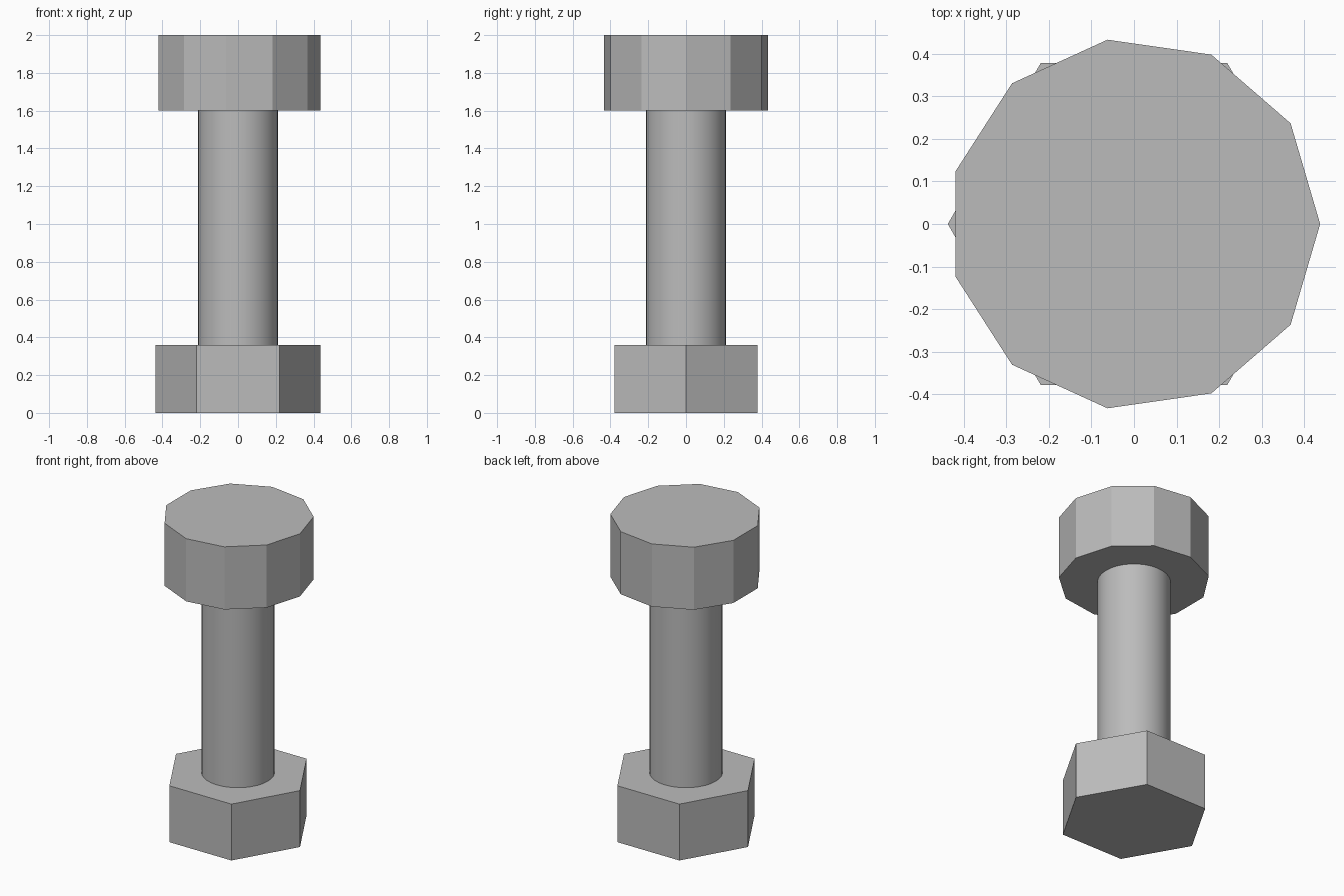
import bpy
import bmesh
from math import cos, sin, tau, radians

cube = bpy.data.objects.get("Cube")
if cube:
    bpy.data.objects.remove(cube, do_unlink=True)

# Plain steel grey
grey = bpy.data.materials.new("steel_grey")
grey.use_nodes = True
colour = (0.5, 0.5, 0.5, 1)
grey.diffuse_color = colour
grey.node_tree.nodes["Principled BSDF"].inputs["Base Color"].default_value = colour


def prism(name, sides, radius, bottom, top, smooth=False):
    """Upright regular prism with one corner pointing to +x."""
    bm = bmesh.new()
    ring = [bm.verts.new((radius * cos(tau * i / sides), radius * sin(tau * i / sides), bottom))
            for i in range(sides)]
    base = bm.faces.new(ring)
    extruded = bmesh.ops.extrude_face_region(bm, geom=[base], use_keep_orig=True)["geom"]
    upper = [v for v in extruded if isinstance(v, bmesh.types.BMVert)]
    bmesh.ops.translate(bm, verts=upper, vec=(0, 0, top - bottom))
    bmesh.ops.recalc_face_normals(bm, faces=bm.faces)
    mesh = bpy.data.meshes.new(name)
    bm.to_mesh(mesh)
    bm.free()
    mesh.materials.append(grey)
    obj = bpy.data.objects.new(name, mesh)
    bpy.context.collection.objects.link(obj)
    if smooth:
        bpy.ops.object.select_all(action="DESELECT")
        obj.select_set(True)
        bpy.context.view_layer.objects.active = obj
        bpy.ops.object.shade_smooth_by_angle(angle=radians(30))
    return obj


# Hexagonal nut, round shank and eleven-sided head
prism("nut", 6, 0.438, 0, 0.36)
prism("shank", 32, 0.212, 0.3, 1.65, smooth=True)
prism("head", 11, 0.438, 1.6, 2)
